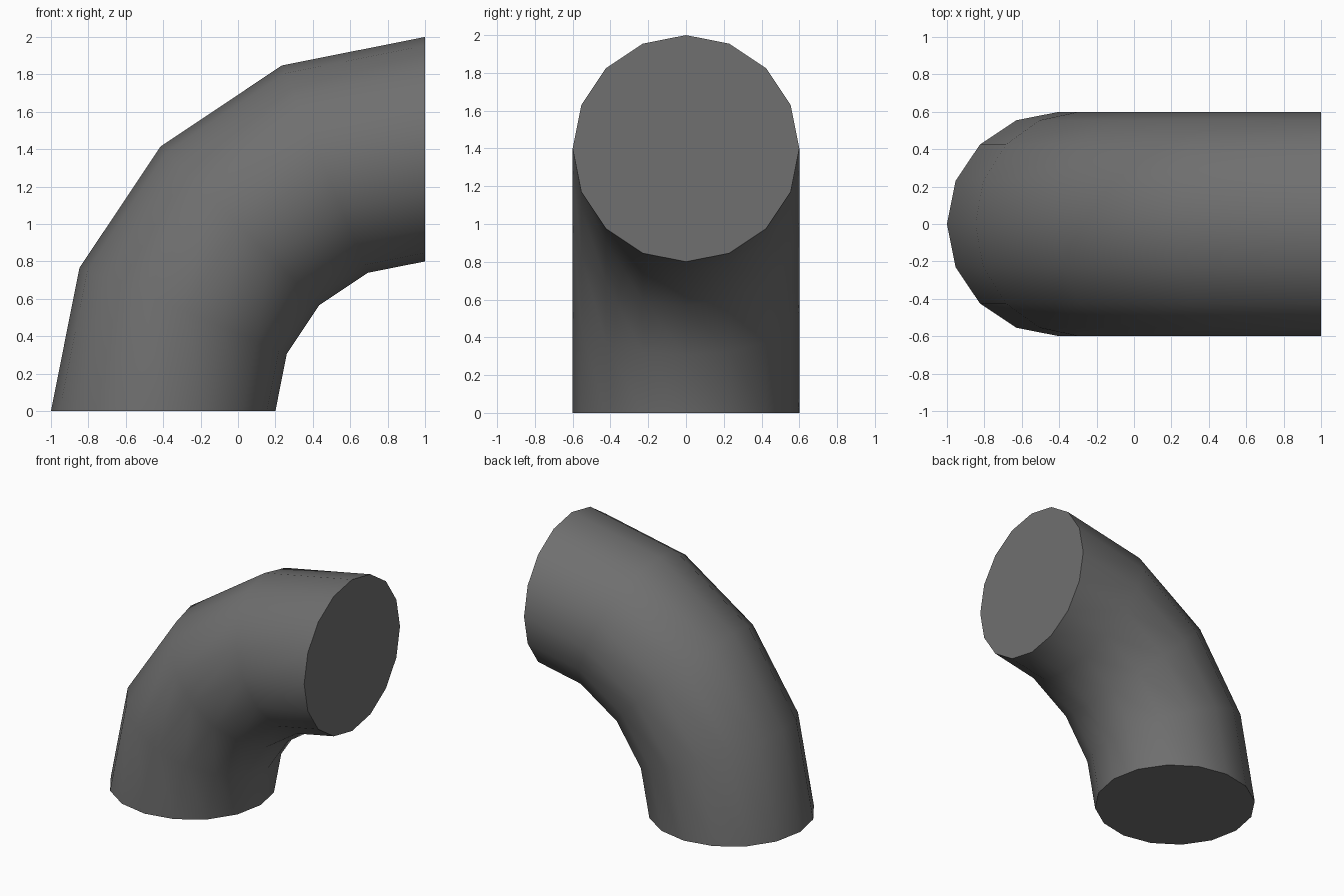
import bpy, bmesh
from math import cos, sin, pi

if "Cube" in bpy.data.objects:
    bpy.data.objects.remove(bpy.data.objects["Cube"])

SIDES, SEGMENTS = 16, 4
BEND_RADIUS, PIPE_RADIUS = 1.4, 0.6

bm = bmesh.new()

# Rings swept a quarter turn about the point x = 1, z = 0
rings = []
for i in range(SEGMENTS + 1):
    bend = pi / 2 * i / SEGMENTS
    ring = []
    for j in range(SIDES):
        a = 2 * pi * j / SIDES
        r = BEND_RADIUS + PIPE_RADIUS * cos(a)
        ring.append(bm.verts.new((1 - r * cos(bend), PIPE_RADIUS * sin(a), r * sin(bend))))
    rings.append(ring)

# Pipe wall
for low, high in zip(rings, rings[1:]):
    for j in range(SIDES):
        k = (j + 1) % SIDES
        bm.faces.new((low[j], low[k], high[k], high[j]))

# Flat end caps
bm.faces.new(rings[0])
bm.faces.new(rings[-1])
bmesh.ops.recalc_face_normals(bm, faces=bm.faces)

mesh = bpy.data.meshes.new("pipe_elbow")
bm.to_mesh(mesh)
bm.free()
elbow = bpy.data.objects.new("pipe_elbow", mesh)
bpy.context.collection.objects.link(elbow)

# Dark grey finish
dark = bpy.data.materials.new("dark_grey")
dark.diffuse_color = (0.16, 0.16, 0.16, 1)
dark.use_nodes = True
dark.node_tree.nodes["Principled BSDF"].inputs["Base Color"].default_value = dark.diffuse_color
mesh.materials.append(dark)

# Smooth wall, sharp cap rims
bpy.context.view_layer.objects.active = elbow
elbow.select_set(True)
bpy.ops.object.shade_smooth_by_angle(angle=pi / 5)
